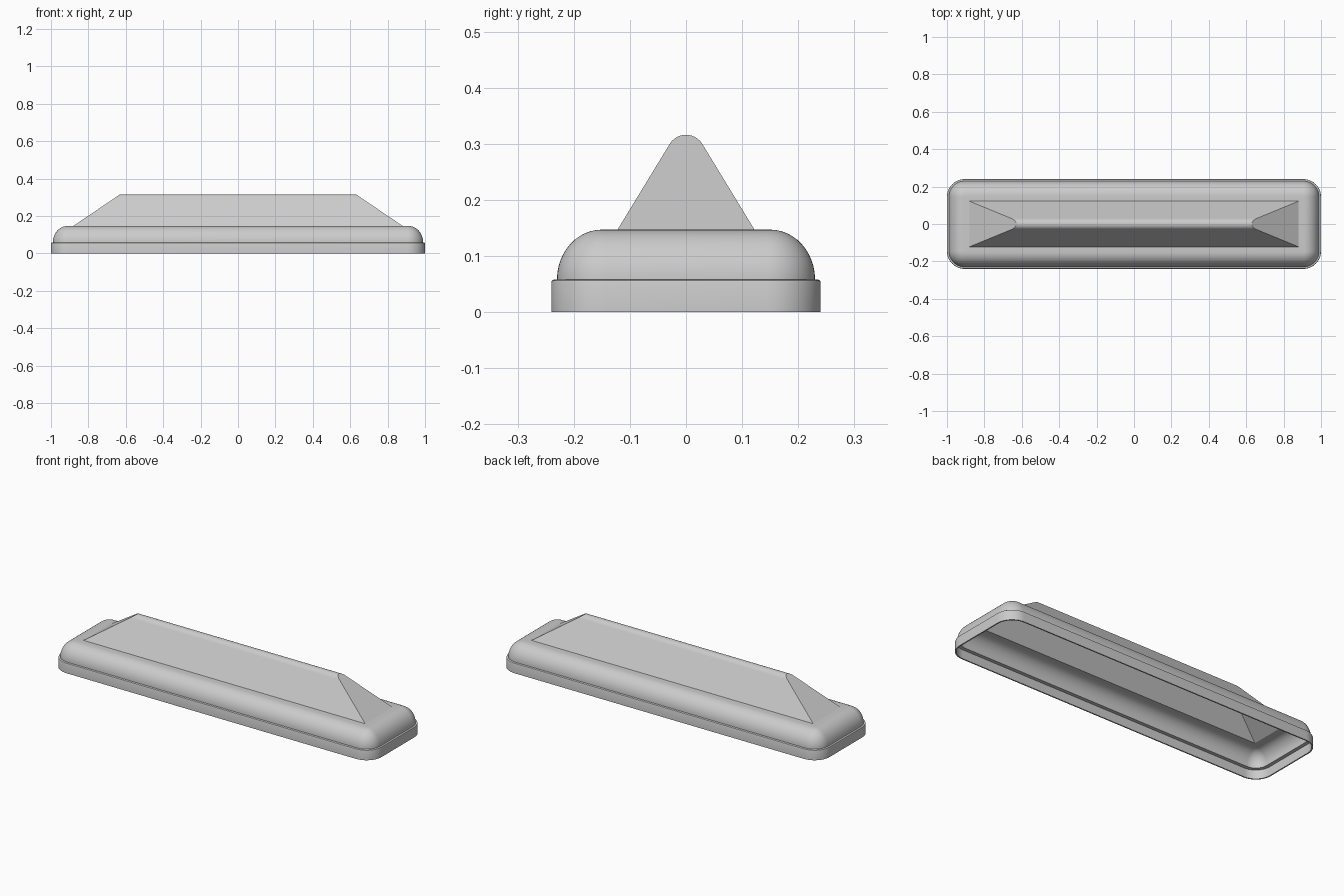
import bpy, bmesh, math

cube = bpy.data.objects.get("Cube")
if cube:
    bpy.data.objects.remove(cube, do_unlink=True)

HALF_X, HALF_Y, CORNER = 1.0, 0.24, 0.095
HOLE_X, HOLE_Y, TOP_Z = 0.88, 0.122, 0.147

grey = bpy.data.materials.new("plain grey")
grey.use_nodes = True
grey.diffuse_color = (0.6, 0.6, 0.6, 1)
grey.node_tree.nodes["Principled BSDF"].inputs["Base Color"].default_value = (0.6, 0.6, 0.6, 1)


def finish(bm, name, thickness=0):
    bmesh.ops.remove_doubles(bm, verts=bm.verts, dist=0.00005)
    mesh = bpy.data.meshes.new(name)
    bm.to_mesh(mesh)
    bm.free()
    mesh.materials.append(grey)
    obj = bpy.data.objects.new(name, mesh)
    bpy.context.collection.objects.link(obj)
    bpy.ops.object.select_all(action='DESELECT')
    obj.select_set(True)
    bpy.context.view_layer.objects.active = obj
    if thickness:
        shell = obj.modifiers.new("Shell", 'SOLIDIFY')
        shell.thickness = thickness
        shell.offset = -1
        shell.use_even_offset = True
        bpy.ops.object.modifier_apply(modifier=shell.name)
    bpy.ops.object.shade_smooth_by_angle(angle=math.radians(25))
    # The broad slopes stay flat
    for face in obj.data.polygons:
        if face.area > 0.15:
            face.use_smooth = False


def rounded_ring(bm, hx, hy, r, z, steps=12):
    """Counter-clockwise rounded rectangle."""
    verts = []
    for k, (sx, sy) in enumerate([(1, 1), (-1, 1), (-1, -1), (1, -1)]):
        for i in range(steps + 1):
            a = math.pi / 2 * (k + i / steps)
            verts.append(bm.verts.new((sx * (hx - r) + r * math.cos(a),
                                       sy * (hy - r) + r * math.sin(a), z)))
    return verts


def inset_ring(bm, inset, z):
    return rounded_ring(bm, HALF_X - inset, HALF_Y - inset, CORNER - inset, z)


def bridge(bm, low, high):
    n = len(low)
    for i in range(n):
        j = (i + 1) % n
        bm.faces.new((low[i], low[j], high[j], high[i]))


# Base rim: closed band with a softened upper edge and an inner ledge
bm = bmesh.new()
section = [(0, 0), (0, 0.053), (0.001, 0.056), (0.004, 0.058), (0.027, 0.058),
           (0.027, 0.05), (0.007, 0.05), (0.007, 0)]
rings = [inset_ring(bm, d, z) for d, z in section]
for a, b in zip(rings, rings[1:] + rings[:1]):
    bridge(bm, a, b)
finish(bm, "base_rim")

# Domed cover: rounded shoulder and flat top, open below the ridge
bm = bmesh.new()
rings = [inset_ring(bm, 0.01, 0.052)]
for i in range(13):
    a = math.pi / 2 * i / 12
    rings.append(inset_ring(bm, 0.09 - 0.08 * math.cos(a), 0.058 + 0.089 * math.sin(a)))
rings.append(rounded_ring(bm, HOLE_X, HOLE_Y, 0, TOP_Z))
for a, b in zip(rings, rings[1:]):
    bridge(bm, a, b)

# Hollow ridge on the cover: rounded apex, sloping flat ends
radius, tilt, apex = 0.034, math.radians(57.5), 0.316
profile = [(-HOLE_Y, TOP_Z)]
for i in range(13):
    a = tilt * (i / 6 - 1)
    profile.append((radius * math.sin(a), apex - radius + radius * math.cos(a)))
profile.append((HOLE_Y, TOP_Z))


def end_x(z):
    return HOLE_X - (z - TOP_Z) * 0.25 / (apex - TOP_Z)


left = [bm.verts.new((end_x(z), y, z)) for y, z in profile]
right = [bm.verts.new((-end_x(z), y, z)) for y, z in profile]
for j in range(len(profile) - 1):
    bm.faces.new((right[j], left[j], left[j + 1], right[j + 1]))
bm.faces.new(left[::-1])
bm.faces.new(right)
finish(bm, "ridged_cover", 0.015)
